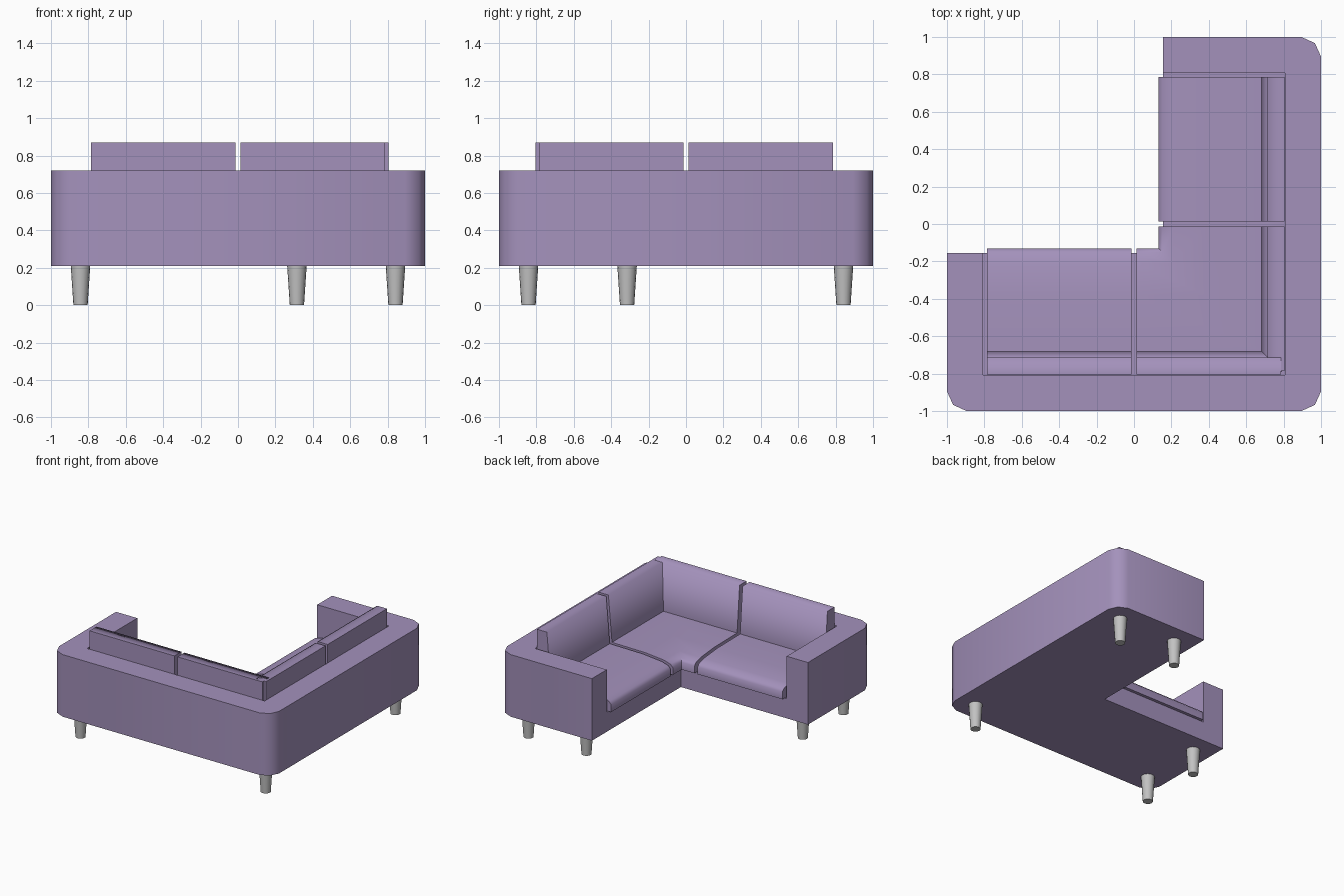
import bpy, bmesh, math

cube = bpy.data.objects.get("Cube")
if cube:
    bpy.data.objects.remove(cube, do_unlink=True)


def material(name, rgb):
    m = bpy.data.materials.new(name)
    m.use_nodes = True
    m.diffuse_color = (*rgb, 1)
    m.node_tree.nodes["Principled BSDF"].inputs["Base Color"].default_value = (*rgb, 1)
    return m


fabric = material("lilac fabric", (0.37, 0.285, 0.50))
metal = material("grey metal", (0.54, 0.54, 0.54))


def finish(name, bm, mat, angle):
    bmesh.ops.recalc_face_normals(bm, faces=bm.faces)
    mesh = bpy.data.meshes.new(name)
    bm.to_mesh(mesh)
    bm.free()
    mesh.materials.append(mat)
    ob = bpy.data.objects.new(name, mesh)
    bpy.context.collection.objects.link(ob)
    smooth(ob, angle)
    return ob


def smooth(ob, angle):
    bpy.ops.object.select_all(action="DESELECT")
    ob.select_set(True)
    bpy.context.view_layer.objects.active = ob
    bpy.ops.object.shade_smooth_by_angle(angle=math.radians(angle))


def prism(name, outline, z0, z1):
    bm = bmesh.new()
    face = bm.faces.new([bm.verts.new((x, y, z0)) for x, y in outline])
    top = bmesh.ops.extrude_face_region(bm, geom=[face])["geom"]
    bmesh.ops.translate(bm, vec=(0, 0, z1 - z0),
                        verts=[v for v in top if isinstance(v, bmesh.types.BMVert)])
    return finish(name, bm, fabric, 50)


def round_corner(sx, sy, r=0.105, k=0.033):
    # two-segment rounded corner, counter-clockwise
    pts = [(sx, sy * (1 - r)), (sx * (1 - k), sy * (1 - k)), (sx * (1 - r), sy)]
    return pts if sx * sy > 0 else pts[::-1]


# Frame: L-shaped body with an L-shaped seat well cut out of it
FRONT, WELL, BASE, TOP = 0.155, 0.807, 0.37, 0.72
body = ([(-1, -FRONT)] + round_corner(-1, -1) + round_corner(1, -1) + round_corner(1, 1)
        + [(FRONT, 1), (FRONT, -FRONT)])
frame = prism("sofa_frame", body, 0.21, TOP)
well = prism("seat_well_cutter", [(-WELL, 0), (-WELL, -WELL), (WELL, -WELL), (WELL, WELL),
                                  (0, WELL), (0, 0)], BASE, 1)
well.hide_render = True
cut = frame.modifiers.new("seat_well", "BOOLEAN")
cut.object = well
cut.operation = "DIFFERENCE"
cut.solver = "EXACT"
bpy.context.view_layer.objects.active = frame
bpy.ops.object.modifier_apply(modifier=cut.name)
bpy.data.objects.remove(well, do_unlink=True)
smooth(frame, 50)

# Cushions: a section (depth from seat front, height) swept along the seat front line
EDGE = 0.13


def row(s):
    return lambda d: (s, -EDGE - d)


def column(s):
    return lambda d: (EDGE + d, -s)


def mitre(d):
    return (EDGE + d, -EDGE - d)


def sweep(name, stations, section, angle):
    bm = bmesh.new()
    rings = [[bm.verts.new((*st(d), z)) for d, z in section] for st in stations]
    n = len(section)
    for a, b in zip(rings, rings[1:]):
        for i in range(n):
            j = (i + 1) % n
            bm.faces.new((a[i], a[j], b[j], b[i]))
    bm.faces.new(rings[0])
    bm.faces.new(rings[-1][::-1])
    return finish(name, bm, fabric, angle)


seat = [(0, BASE), (0, 0.43), (0.02, 0.452), (0.08, 0.47), (0.25, 0.486), (0.55, 0.49),
        (0.66, 0.49), (0.66, BASE)]
back = [(0.55, 0.46), (0.585, 0.87), (0.675, 0.87), (0.675, 0.40), (0.56, 0.40)]
END, GAP = 0.785, 0.014

sweep("corner_seat_cushion", [row(GAP), mitre, column(GAP)], seat, 60)
for side, line in (("front", row), ("left", column)):
    sweep(side + "_seat_cushion", [line(-END), line(-GAP)], seat, 60)
    sweep(side + "_outer_back_cushion", [line(-END), line(-GAP)], back, 87)
    sweep(side + "_inner_back_cushion", [line(GAP), line(END)], back, 87)

# Legs: tapered feet under the outer corners and the open ends
P, Q = 0.842, 0.315
for i, (x, y) in enumerate([(-P, -P), (P, -P), (P, P), (Q, P), (-P, -Q)]):
    bm = bmesh.new()
    bmesh.ops.create_cone(bm, cap_ends=True, segments=16, radius1=0.038, radius2=0.052, depth=0.21)
    bmesh.ops.translate(bm, vec=(x, y, 0.105), verts=bm.verts)
    finish(f"leg_{i + 1}", bm, metal, 40)
